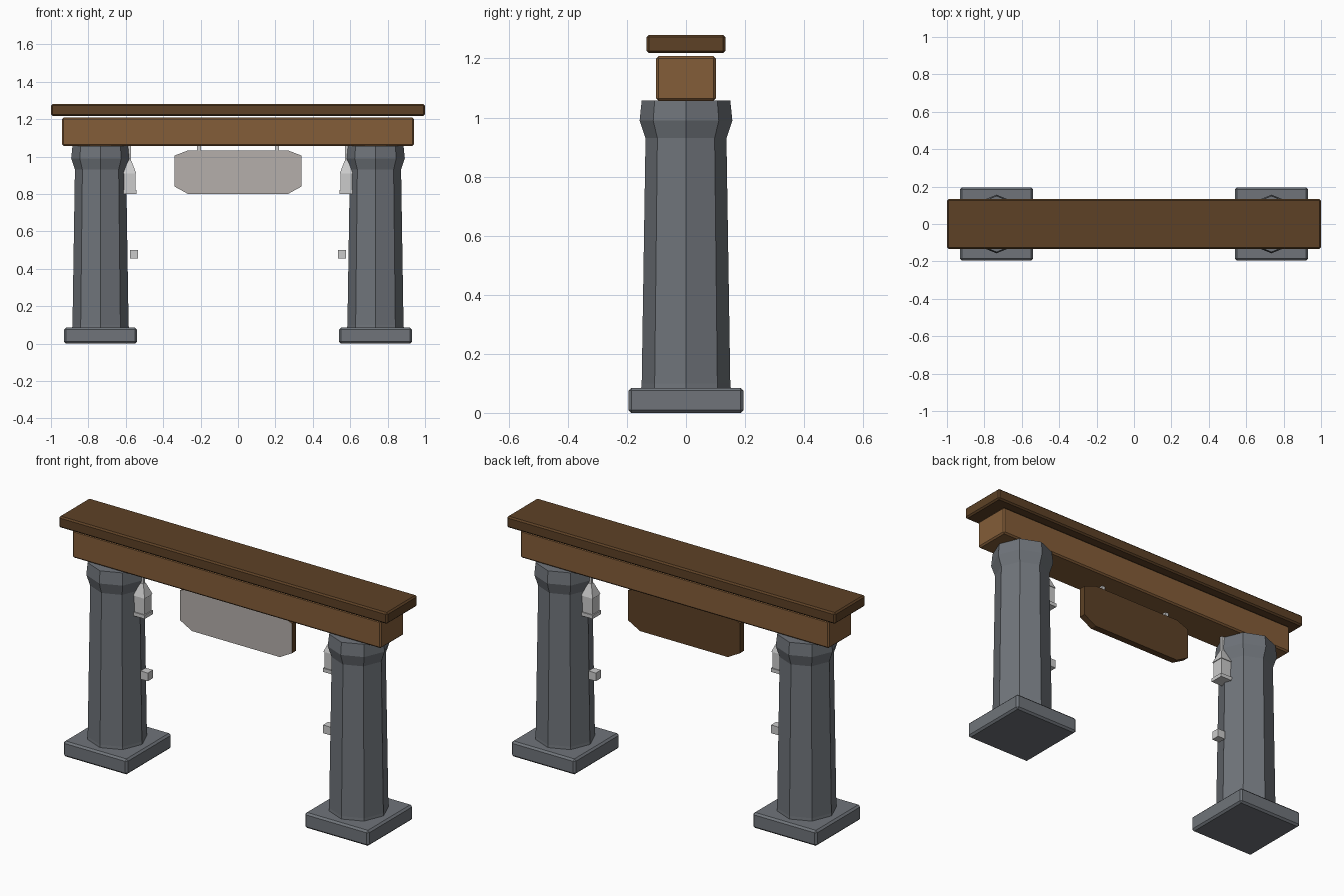
import bpy, bmesh
from math import cos, sin, pi

if "Cube" in bpy.data.objects:
    bpy.data.objects.remove(bpy.data.objects["Cube"])


def material(name, rgb):
    m = bpy.data.materials.new(name)
    m.diffuse_color = (*rgb, 1)
    m.use_nodes = True
    m.node_tree.nodes["Principled BSDF"].inputs["Base Color"].default_value = m.diffuse_color
    return m


STONE = material("slate_stone", (0.16, 0.175, 0.195))
BEAM = material("beam_wood", (0.23, 0.11, 0.04))
DARK = material("dark_wood", (0.11, 0.053, 0.019))
PALE = material("pale_board", (0.46, 0.43, 0.41))


def finish(name, bm, mats=()):
    bmesh.ops.recalc_face_normals(bm, faces=bm.faces)
    me = bpy.data.meshes.new(name)
    bm.to_mesh(me)
    bm.free()
    for m in mats:
        me.materials.append(m)
    ob = bpy.data.objects.new(name, me)
    bpy.context.collection.objects.link(ob)
    return ob


def box(name, center, size, mats=(), bevel=0):
    bm = bmesh.new()
    bmesh.ops.create_cube(bm, size=1)
    bmesh.ops.scale(bm, vec=size, verts=bm.verts)
    bmesh.ops.translate(bm, vec=center, verts=bm.verts)
    if bevel:
        bmesh.ops.bevel(bm, geom=bm.edges[:], offset=bevel, segments=1, affect='EDGES')
    return finish(name, bm, mats)


def stack(name, x, profile, sides, turn=0, mats=()):
    """Closed n-sided column from (radius, z) rings."""
    bm = bmesh.new()
    rings = []
    for r, z in profile:
        angles = [turn + 2 * pi * i / sides for i in range(sides)]
        rings.append([bm.verts.new((x + r * cos(a), r * sin(a), z)) for a in angles])
    for lo, hi in zip(rings, rings[1:]):
        for i in range(sides):
            j = (i + 1) % sides
            bm.faces.new((lo[i], lo[j], hi[j], hi[i]))
    bm.faces.new(rings[0])
    bm.faces.new(rings[-1])
    return finish(name, bm, mats)


# Top plank and crossbeam
box("top_plank", (0, 0, 1.249), (2.0, 0.266, 0.062), [DARK], 0.008)
box("crossbeam", (0, 0, 1.132), (1.88, 0.202, 0.152), [BEAM], 0.008)

R2 = 2 ** 0.5
for s, side in ((-1, "left"), (1, "right")):
    # Pillar: square foot and tapered octagonal shaft with flared cap
    box(f"{side}_pillar_foot", (s * 0.735, 0, 0.0425), (0.39, 0.39, 0.085), [STONE], 0.01)
    stack(f"{side}_pillar", s * 0.735,
          [(0.16, 0.004), (0.15, 0.1), (0.137, 0.93), (0.157, 0.99), (0.15, 1.057)],
          8, 0, [STONE])
    # Lantern: plate, body, pyramid roof and hanging stem
    lx = s * 0.579
    box(f"{side}_lantern_plate", (lx, 0, 0.81), (0.074, 0.074, 0.02))
    stack(f"{side}_lantern_body", lx, [(0.031 * R2, 0.815), (0.031 * R2, 0.915)], 4, pi / 4)
    stack(f"{side}_lantern_roof", lx, [(0.035 * R2, 0.91), (0.01 * R2, 0.975)], 4, pi / 4)
    box(f"{side}_lantern_stem", (lx, 0, 1.015), (0.016, 0.016, 0.09))
    # Small block beside the pillar
    box(f"{side}_small_block", (s * 0.556, 0, 0.477), (0.045, 0.045, 0.045))
    # Sign hanger
    box(f"{side}_sign_hanger", (s * 0.208, 0, 1.042), (0.02, 0.02, 0.036))

# Hanging sign with clipped corners and a pale front face
outline = [(-0.34, 0.84), (-0.267, 0.80), (0.267, 0.80), (0.34, 0.84),
           (0.34, 1.005), (0.267, 1.033), (-0.267, 1.033), (-0.34, 1.005)]
bm = bmesh.new()
front = bm.faces.new([bm.verts.new((x, -0.018, z)) for x, z in outline])
front.material_index = 1
back = bmesh.ops.extrude_face_region(bm, geom=[front], use_keep_orig=True)["geom"]
bmesh.ops.translate(bm, vec=(0, 0.036, 0),
                    verts=[v for v in back if isinstance(v, bmesh.types.BMVert)])
for f in bm.faces:
    f.material_index = int(f.calc_center_median().y < -0.017)
finish("hanging_sign", bm, [DARK, PALE])
